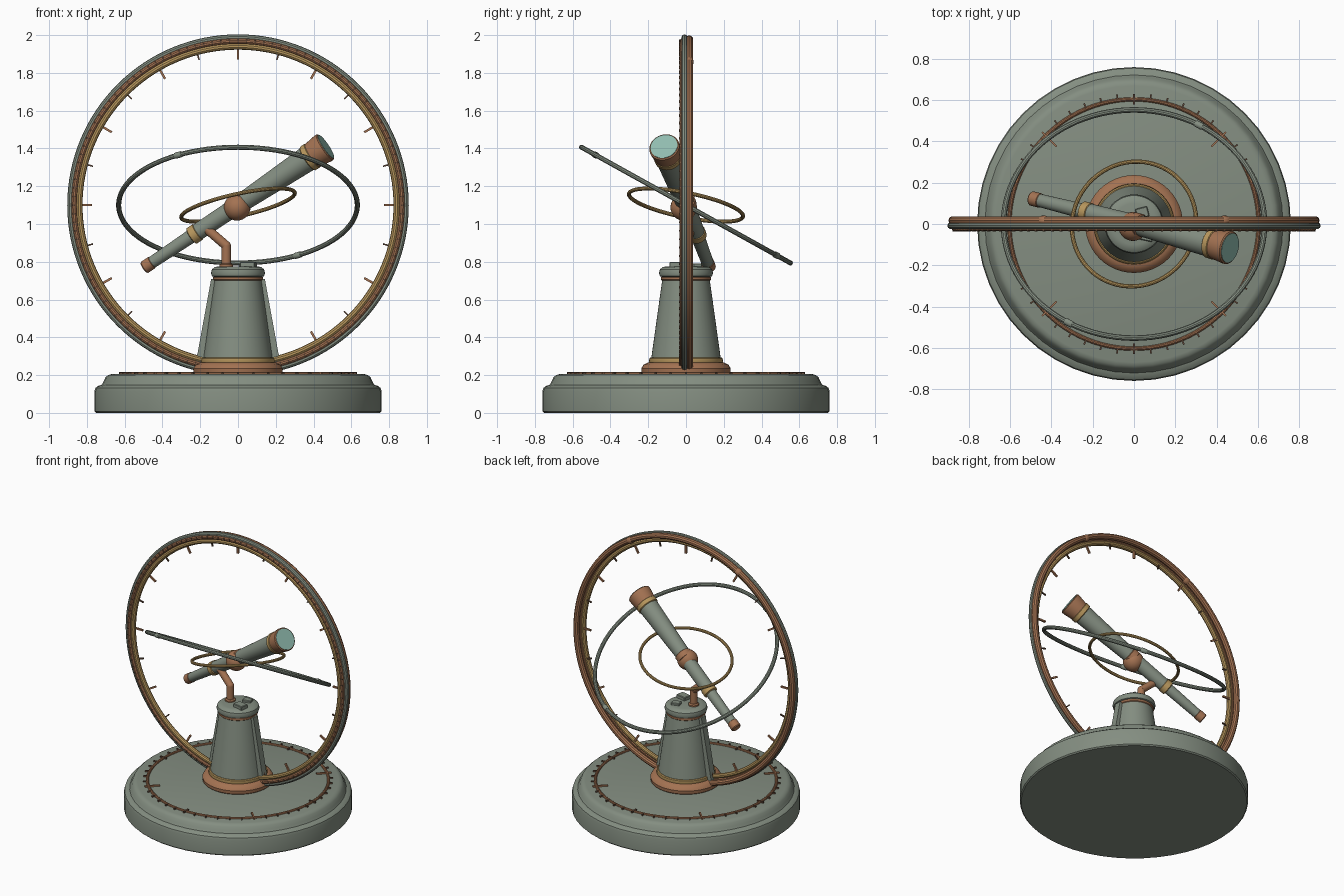
import bpy, bmesh
from math import sin, cos, pi, radians
from mathutils import Vector, Matrix

cube = bpy.data.objects.get("Cube")
if cube:
    bpy.data.objects.remove(cube, do_unlink=True)


def material(name, rgb):
    m = bpy.data.materials.new(name)
    m.use_nodes = True
    m.diffuse_color = (*rgb, 1)
    bsdf = next(n for n in m.node_tree.nodes if n.type == 'BSDF_PRINCIPLED')
    bsdf.inputs["Base Color"].default_value = (*rgb, 1)
    return m


PATINA = material("grey green patina", (0.23, 0.27, 0.22))
COPPER = material("copper", (0.37, 0.17, 0.085))
BRASS = material("brass", (0.48, 0.31, 0.11))
DARK = material("dark bronze", (0.12, 0.065, 0.04))
GLASS = material("lens glass", (0.28, 0.5, 0.43))
CENTRE = Vector((0, 0, 1.1))
UP = Vector((0, 0, 1))


def aim(direction):
    return Vector(direction).to_track_quat('Z', 'Y').to_matrix().to_4x4()


def finish(name, bm, mats, matrix=Matrix(), smooth=True):
    bmesh.ops.recalc_face_normals(bm, faces=bm.faces)
    mesh = bpy.data.meshes.new(name)
    bm.to_mesh(mesh)
    bm.free()
    for m in mats:
        mesh.materials.append(m)
    ob = bpy.data.objects.new(name, mesh)
    bpy.context.collection.objects.link(ob)
    ob.matrix_world = matrix
    if smooth:
        bpy.ops.object.select_all(action='DESELECT')
        ob.select_set(True)
        bpy.context.view_layer.objects.active = ob
        bpy.ops.object.shade_smooth_by_angle(angle=radians(35))
    return ob


def lathe(name, profile, mat, matrix=Matrix(), sides=48):
    """Closed solid of revolution from (radius, height) points."""
    bm = bmesh.new()
    loops = [[bm.verts.new((r * cos(2 * pi * i / sides), r * sin(2 * pi * i / sides), z))
              for i in range(sides)] for r, z in profile]
    for a, b in zip(loops, loops[1:]):
        for i in range(sides):
            j = (i + 1) % sides
            bm.faces.new((a[i], a[j], b[j], b[i]))
    bm.faces.new(loops[0])
    bm.faces.new(loops[-1])
    return finish(name, bm, [mat], matrix, True)


def ring(name, radius, tube, mat, centre, normal, segments=96):
    bm = bmesh.new()
    n = 10
    loops = []
    for i in range(segments):
        a = 2 * pi * i / segments
        loops.append([bm.verts.new(((radius + tube * cos(2 * pi * k / n)) * cos(a),
                                    (radius + tube * cos(2 * pi * k / n)) * sin(a),
                                    tube * sin(2 * pi * k / n))) for k in range(n)])
    for i in range(segments):
        p, q = loops[i], loops[(i + 1) % segments]
        for k in range(n):
            bm.faces.new((p[k], q[k], q[(k + 1) % n], p[(k + 1) % n]))
    return finish(name, bm, [mat], Matrix.Translation(centre) @ aim(normal))


def ticks(name, count, inner, outer, width, depth, mat, matrix, keep=lambda i: True):
    """Radial bars spread around a dial."""
    bm = bmesh.new()
    for i in filter(keep, range(count)):
        m = (Matrix.Rotation(2 * pi * i / count, 4, 'Z')
             @ Matrix.Translation(((inner + outer) / 2, 0, 0))
             @ Matrix.Diagonal((outer - inner, width, depth, 1)))
        bmesh.ops.create_cube(bm, size=1, matrix=m)
    return finish(name, bm, [mat], matrix, False)


def box(name, location, size, mat, turn=0):
    bm = bmesh.new()
    bmesh.ops.create_cube(bm, size=1, matrix=Matrix.Diagonal((*size, 1)))
    bmesh.ops.bevel(bm, geom=bm.edges[:], offset=0.004, segments=1, affect='EDGES')
    return finish(name, bm, [mat], Matrix.Translation(location) @ Matrix.Rotation(turn, 4, 'Z'), False)


# Round stepped base
lathe("base", [(0.752, 0), (0.76, 0.008), (0.76, 0.115), (0.755, 0.132), (0.74, 0.143),
               (0.722, 0.148), (0.712, 0.165), (0.702, 0.188), (0.688, 0.2), (0.67, 0.205)], PATINA)

# Dial on the base
dial = Matrix.Translation((0, 0, 0.208))
ring("base_dial_ring", 0.604, 0.01, COPPER, (0, 0, 0.206), UP)
ticks("base_minor_ticks", 48, 0.6, 0.632, 0.008, 0.014, DARK, dial, lambda i: i % 6)
ticks("base_major_ticks", 8, 0.53, 0.63, 0.01, 0.016, COPPER, dial, lambda i: i % 2)
ticks("base_cardinal_ticks", 4, 0.58, 0.63, 0.012, 0.016, DARK, dial)

# Pedestal
lathe("pedestal_foot", [(0.22, 0.2), (0.235, 0.212), (0.237, 0.235), (0.225, 0.255), (0.2, 0.268)], COPPER)
lathe("pedestal_brass_band", [(0.193, 0.262), (0.196, 0.268), (0.194, 0.288), (0.188, 0.293)], BRASS)
lathe("pedestal_body", [(0.188, 0.26), (0.125, 0.71)], PATINA)
lathe("pedestal_collar", [(0.12, 0.695), (0.132, 0.705), (0.132, 0.718), (0.12, 0.728)], COPPER)
lathe("pedestal_cap", [(0.125, 0.718), (0.138, 0.724), (0.143, 0.74), (0.138, 0.76),
                       (0.122, 0.772), (0.1, 0.776)], PATINA)
for side, name in ((1, "left"), (-1, "right")):
    bm = bmesh.new()
    outline = [(0.16, 0.22), (0.225, 0.22), (0.225, 0.255), (0.142, 0.71), (0.1, 0.71)]
    face = bm.faces.new([bm.verts.new((side * x, -0.025, z)) for x, z in outline])
    extruded = bmesh.ops.extrude_face_region(bm, geom=[face])["geom"]
    bmesh.ops.translate(bm, vec=(0, 0.05, 0), verts=[v for v in extruded if isinstance(v, bmesh.types.BMVert)])
    finish("pedestal_rib_" + name, bm, [PATINA], smooth=False)
box("cap_block", (0.055, -0.05, 0.784), (0.08, 0.06, 0.032), PATINA, radians(-12))
box("cap_block_back", (0.04, 0.055, 0.78), (0.06, 0.05, 0.022), PATINA, radians(15))

# Upright main ring, in layers from front to back
BACK = Vector((0, 1, 0))
ring("main_ring_copper", 0.878, 0.021, COPPER, CENTRE + Vector((0, 0.017, 0)), BACK, 128)
ring("main_ring_patina_edge", 0.888, 0.016, PATINA, CENTRE + Vector((0, -0.008, 0)), BACK, 128)
ring("main_ring_copper_face", 0.868, 0.015, COPPER, CENTRE + Vector((0, -0.02, 0)), BACK, 128)
ring("main_ring_brass", 0.84, 0.017, BRASS, CENTRE + Vector((0, -0.014, 0)), BACK, 128)
upright = Matrix.Translation(CENTRE) @ Matrix.Rotation(pi / 2, 4, 'X')
scale_face = Matrix.Translation((0, -0.031, 0)) @ upright
ticks("main_ring_scale", 120, 0.862, 0.878, 0.007, 0.012, DARK, scale_face)
ticks("main_ring_long_ticks", 12, 0.772, 0.83, 0.012, 0.012, COPPER, upright)
ticks("main_ring_short_ticks", 24, 0.795, 0.83, 0.008, 0.01, DARK, upright, lambda i: i % 2)

# Tilted rings inside
tilt = Vector((0, sin(radians(29)), cos(radians(29))))
ring("tilted_ring", 0.632, 0.0135, PATINA, CENTRE, tilt)
ring("small_ring", 0.308, 0.0105, BRASS, CENTRE, (-0.22, 0.2, 1), 64)

# Joint sleeves where the ring segments meet
along = Vector((0.96, -0.24, 0.64)).normalized()
for sign in (1, -1):
    a = radians(60)
    radial = Vector((sign * cos(a), 0, sin(a)))
    tangent = Vector((-sign * sin(a), 0, cos(a)))
    lathe("main_ring_joint", [(0.022, -0.015), (0.024, -0.011), (0.024, 0.011), (0.022, 0.015)], COPPER,
          Matrix.Translation(CENTRE + radial * 0.876 + BACK * 0.016) @ aim(tangent), 12)
    across = Vector((sign * cos(a), -sign * sin(a) * cos(radians(29)), sign * sin(a) * sin(radians(29))))
    across.x = -across.x
    lathe("tilted_ring_joint", [(0.015, -0.02), (0.0165, -0.016), (0.0165, 0.016), (0.015, 0.02)], PATINA,
          Matrix.Translation(CENTRE + across * 0.632) @ aim(tilt.cross(across)), 12)

# Telescope, lathed along its sloping axis
scope = Matrix.Translation(CENTRE) @ aim(along)
parts = [
    ("eyepiece", COPPER, [(0.03, -0.612), (0.035, -0.606), (0.035, -0.56), (0.03, -0.555)]),
    ("draw_tube", PATINA, [(0.032, -0.56), (0.037, -0.28)]),
    ("brass_band", BRASS, [(0.04, -0.305), (0.049, -0.3), (0.049, -0.262), (0.042, -0.257)]),
    ("rear_tube", PATINA, [(0.045, -0.26), (0.047, 0)]),
    ("middle_collar", COPPER, [(0.05, -0.005), (0.057, 0), (0.057, 0.04), (0.05, 0.045)]),
    ("front_tube", PATINA, [(0.049, 0), (0.068, 0.46)]),
    ("front_brass_band", BRASS, [(0.066, 0.448), (0.074, 0.454), (0.075, 0.482), (0.07, 0.487)]),
    ("lens_hood", COPPER, [(0.071, 0.48), (0.081, 0.55), (0.081, 0.565), (0.075, 0.57)]),
    ("lens", GLASS, [(0.073, 0.56), (0.073, 0.5725)]),
]
for name, mat, profile in parts:
    lathe("telescope_" + name, profile, mat, scope, 32)

# Pivot ball
bm = bmesh.new()
bmesh.ops.create_uvsphere(bm, u_segments=32, v_segments=16, radius=0.07)
finish("pivot_ball", bm, [COPPER], Matrix.Translation((-0.005, -0.012, 1.088)))

# Bent support arm
points = [Vector(p) for p in ((-0.062, 0, 0.765), (-0.062, 0, 0.885), (-0.19, 0.03, 0.995))]
for name, p, q in (("arm_post", *points[:2]), ("arm_reach", *points[1:])):
    length = (q - p).length
    lathe(name, [(0.025, 0), (0.025, length)], COPPER, Matrix.Translation(p) @ aim(q - p), 16)
bm = bmesh.new()
bmesh.ops.create_uvsphere(bm, u_segments=16, v_segments=8, radius=0.025)
finish("arm_elbow", bm, [COPPER], Matrix.Translation(points[1]))
lathe("arm_foot", [(0.036, 0.77), (0.036, 0.785), (0.028, 0.792)], COPPER, Matrix.Translation((-0.062, 0, 0)), 16)
